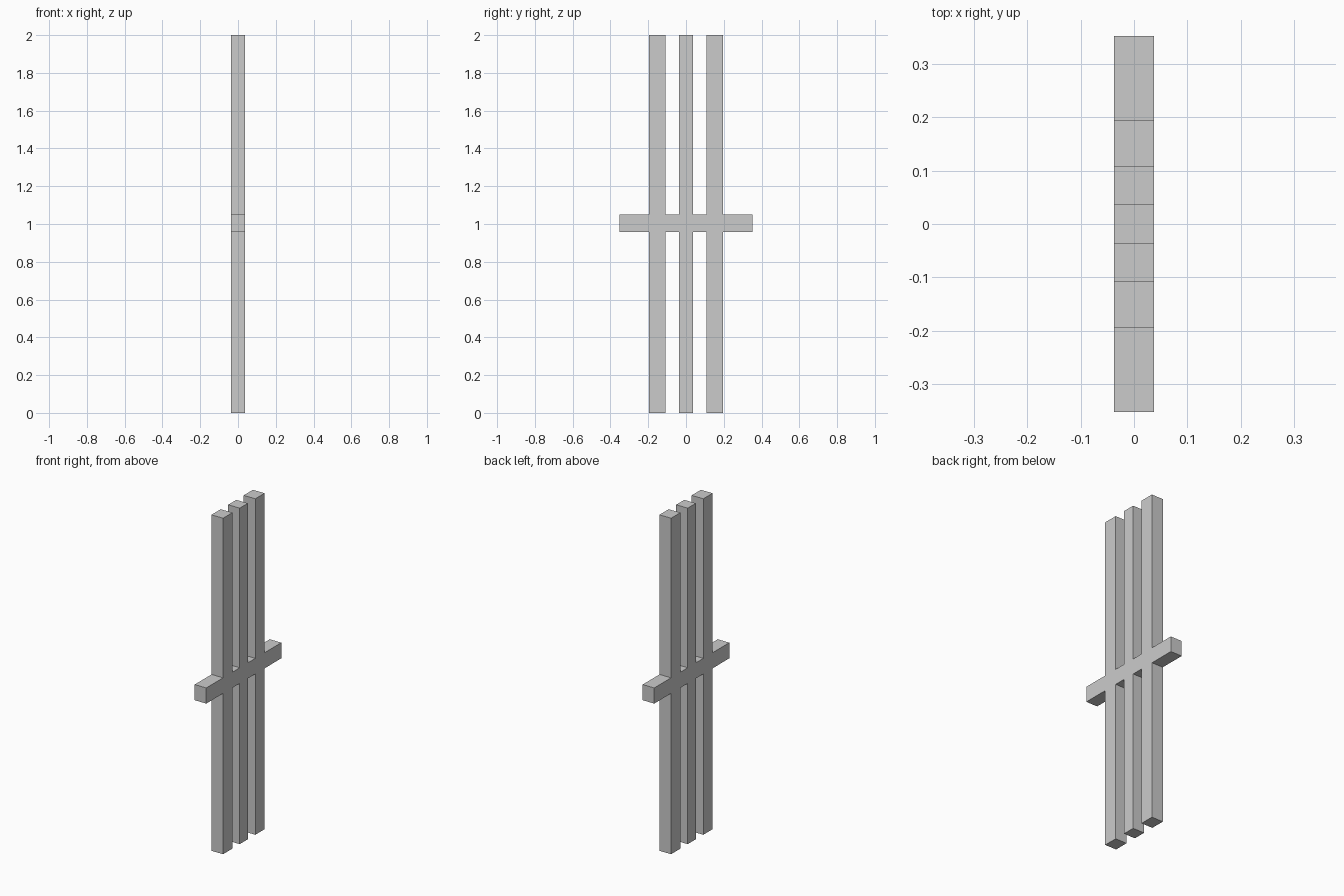
import bpy
import bmesh

if "Cube" in bpy.data.objects:
    bpy.data.objects.remove(bpy.data.objects["Cube"])

HALF_DEPTH = 0.038                    # thickness along x
HEIGHT = 2.0
BAR_HALF = 0.353                      # crossbar reach along y
BAR_LOW, BAR_HIGH = 0.957, 1.05       # crossbar height range
POSTS = [(-0.195, -0.108), (-0.038, 0.038), (0.108, 0.195)]


def outline():
    """Side outline (y, z) of three posts joined by one crossbar."""
    pts = [(-BAR_HALF, BAR_LOW)]
    for a, b in POSTS:                # lower post halves, left to right
        pts += [(a, BAR_LOW), (a, 0), (b, 0), (b, BAR_LOW)]
    pts += [(BAR_HALF, BAR_LOW), (BAR_HALF, BAR_HIGH)]
    for a, b in reversed(POSTS):      # upper post halves, right to left
        pts += [(b, BAR_HIGH), (b, HEIGHT), (a, HEIGHT), (a, BAR_HIGH)]
    pts.append((-BAR_HALF, BAR_HIGH))
    return pts


# One solid piece: extrude the outline through the thickness
bm = bmesh.new()
face = bm.faces.new([bm.verts.new((-HALF_DEPTH, y, z)) for y, z in outline()])
result = bmesh.ops.extrude_face_region(bm, geom=[face], use_keep_orig=True)
moved = [v for v in result["geom"] if isinstance(v, bmesh.types.BMVert)]
bmesh.ops.translate(bm, verts=moved, vec=(2 * HALF_DEPTH, 0, 0))
bmesh.ops.recalc_face_normals(bm, faces=bm.faces)

mesh = bpy.data.meshes.new("posts_with_crossbar")
bm.to_mesh(mesh)
bm.free()
bpy.context.collection.objects.link(bpy.data.objects.new("posts_with_crossbar", mesh))
